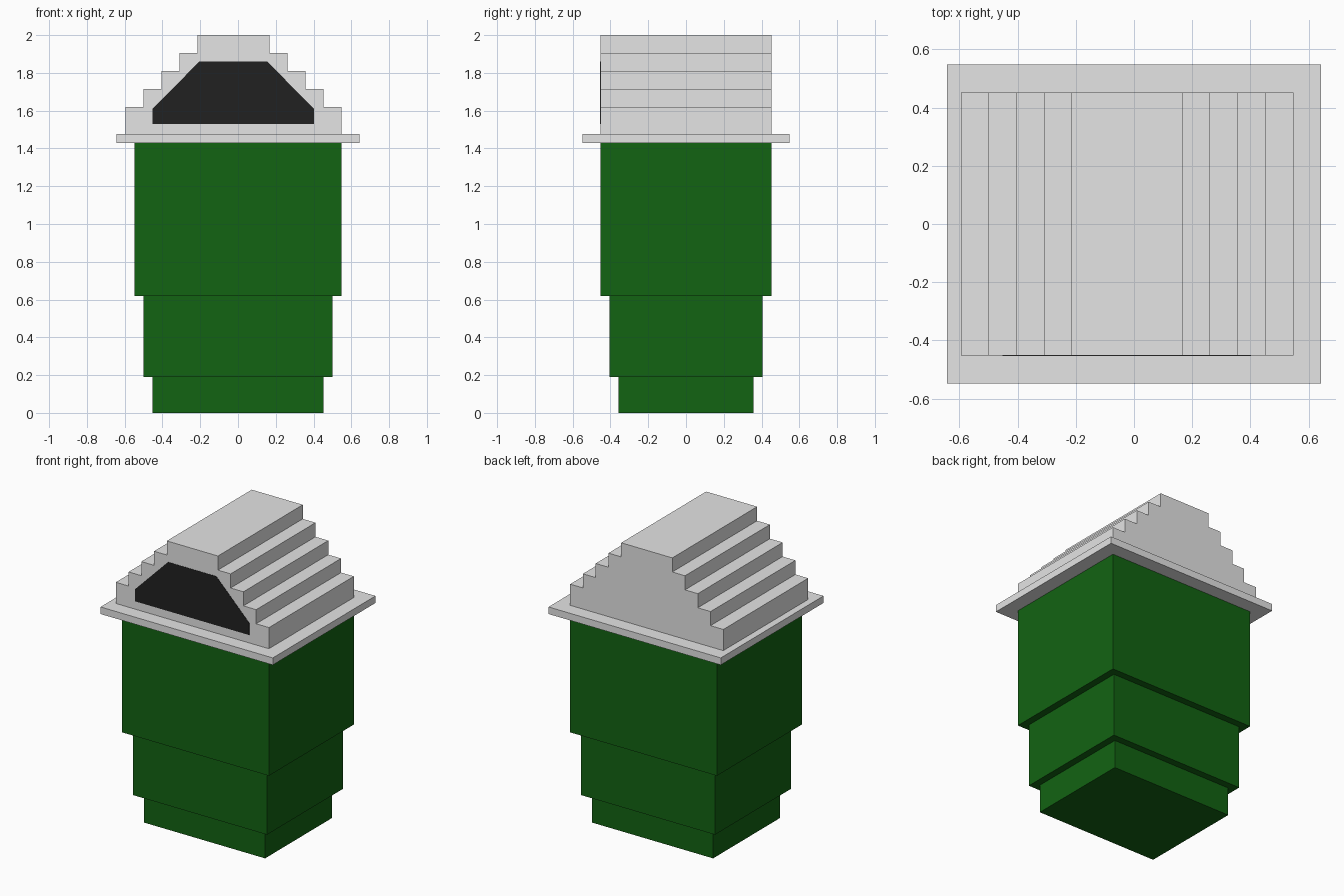
import bpy

if "Cube" in bpy.data.objects:
    bpy.data.objects.remove(bpy.data.objects["Cube"])

U = 1 / 21  # the model sits on a regular block grid


def material(name, rgb):
    m = bpy.data.materials.new(name)
    m.diffuse_color = (*rgb, 1)
    m.use_nodes = True
    m.node_tree.nodes["Principled BSDF"].inputs["Base Color"].default_value = m.diffuse_color
    return m


GREEN = material("dark green", (0.006, 0.125, 0.006))
WHITE = material("off white", (0.78, 0.78, 0.78))
BLACK = material("near black", (0.015, 0.015, 0.015))


def prism(name, profile, y0, y1, mat):
    """Extrude an x/z outline (anticlockwise from the front) along y."""
    n = len(profile)
    verts = [(x, y, z) for y in (y0, y1) for x, z in profile]
    faces = [tuple(range(n)), tuple(range(2 * n - 1, n - 1, -1))]
    for i in range(n):
        j = (i + 1) % n
        faces.append((j, i, i + n, j + n))
    me = bpy.data.meshes.new(name)
    me.from_pydata(verts, [], faces)
    me.materials.append(mat)
    ob = bpy.data.objects.new(name, me)
    bpy.context.collection.objects.link(ob)
    return ob


def block(name, hx, hy, z0, z1, mat):
    hx, hy, z0, z1 = hx * U, hy * U, z0 * U, z1 * U
    prism(name, [(-hx, z0), (hx, z0), (hx, z1), (-hx, z1)], -hy, hy, mat)


# Green body, widening upwards in three tiers
block("lower_body", 9.5, 7.5, 0, 4, GREEN)
block("middle_body", 10.5, 8.5, 4, 13, GREEN)
block("upper_body", 11.5, 9.5, 13, 30, GREEN)

# Overhanging white rim
block("rim_slab", 13.5, 11.5, 30, 31, WHITE)

# Stepped roof, set half a block to the left
tops = [31, 34, 36, 38, 40, 42]
right, left = [], []
for i in range(5):
    half = 12 - 2 * i
    for z in (tops[i], tops[i + 1]):
        right.append(((half - 0.5) * U, z * U))
        left.append(((-half - 0.5) * U, z * U))
prism("stepped_roof", right + left[::-1], -9.5 * U, 9.5 * U, WHITE)

# Dark opening painted on the front gable
panel = [(-0.452, 1.53), (0.402, 1.53), (0.402, 1.61),
         (0.155, 1.86), (-0.205, 1.86), (-0.452, 1.61)]
prism("gable_opening", panel, -9.5 * U - 0.002, -9.5 * U + 0.002, BLACK)
